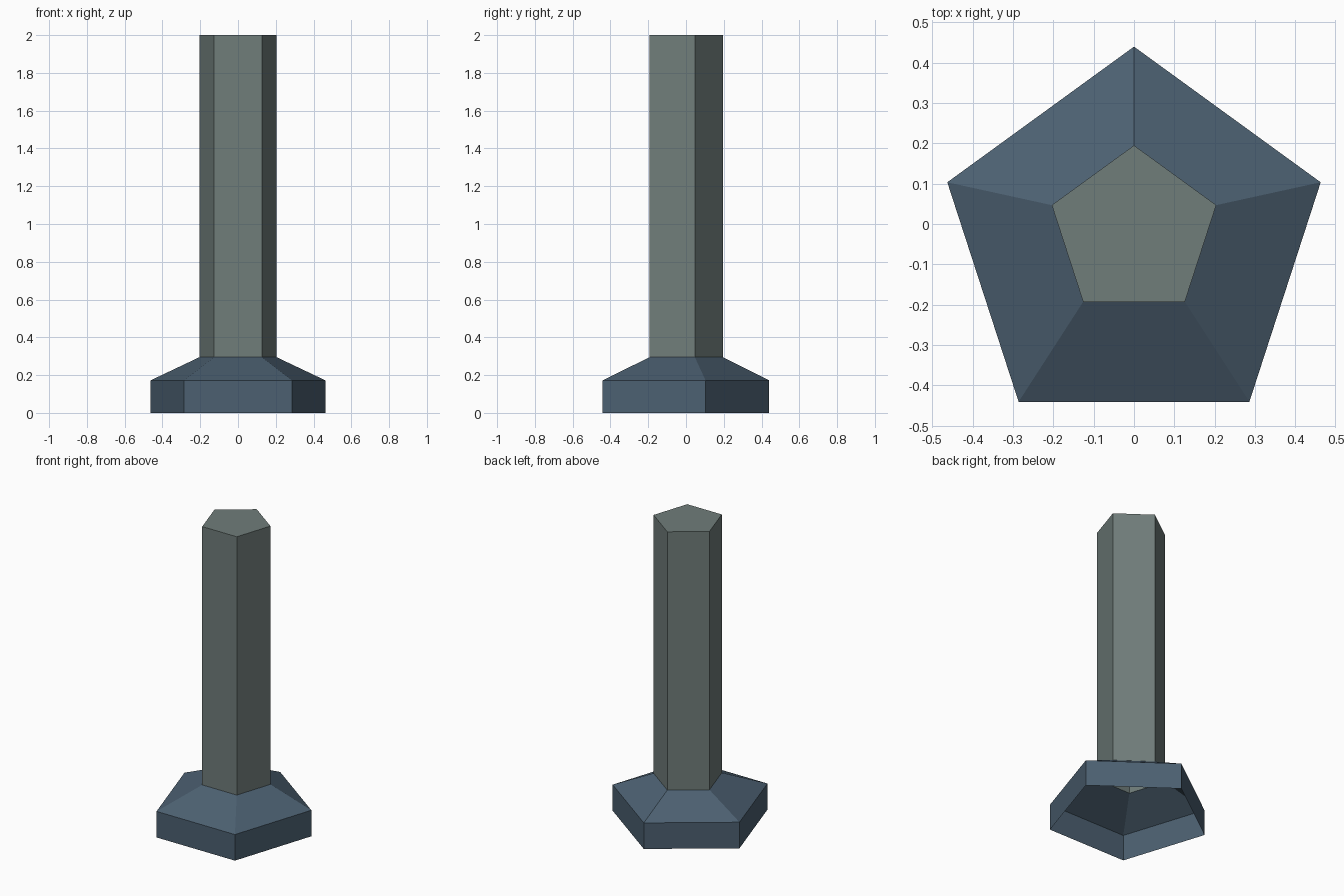
import bpy, bmesh, math

if "Cube" in bpy.data.objects:
    bpy.data.objects.remove(bpy.data.objects["Cube"])


def material(name, rgb):
    m = bpy.data.materials.new(name)
    m.diffuse_color = (*rgb, 1.0)
    m.use_nodes = True
    m.node_tree.nodes["Principled BSDF"].inputs["Base Color"].default_value = m.diffuse_color
    return m


def pentagon(bm, radius, cy, z):
    """Ring of five vertices with one corner pointing to +y."""
    return [bm.verts.new((radius * math.sin(math.tau * i / 5),
                          cy + radius * math.cos(math.tau * i / 5), z))
            for i in range(5)]


def pentagon_shell(name, rings, mat, cap_top=False):
    """Skin through stacked pentagons (radius, centre y, z), open underneath."""
    bm = bmesh.new()
    loops = [pentagon(bm, *r) for r in rings]
    for low, high in zip(loops, loops[1:]):
        for i in range(5):
            j = (i + 1) % 5
            bm.faces.new((low[j], low[i], high[i], high[j]))
    if cap_top:
        bm.faces.new(loops[-1][::-1])
    mesh = bpy.data.meshes.new(name)
    bm.to_mesh(mesh)
    bm.free()
    mesh.materials.append(mat)
    obj = bpy.data.objects.new(name, mesh)
    bpy.context.collection.objects.link(obj)
    return obj


slate_blue = material("slate_blue", (0.072, 0.117, 0.165))
stone_grey = material("stone_grey", (0.162, 0.205, 0.195))

COLUMN_R, COLUMN_Y, COLUMN_Z = 0.2145, -0.0195, 0.295

# Hollow base: upright rim, then slope up to the column
pentagon_shell("base", [(0.487, -0.047, 0.0),
                        (0.487, -0.047, 0.172),
                        (COLUMN_R, COLUMN_Y, COLUMN_Z)], slate_blue)

# Column: open into the base, closed on top
pentagon_shell("column", [(COLUMN_R, COLUMN_Y, COLUMN_Z),
                          (COLUMN_R, COLUMN_Y, 2.0)], stone_grey, cap_top=True)
